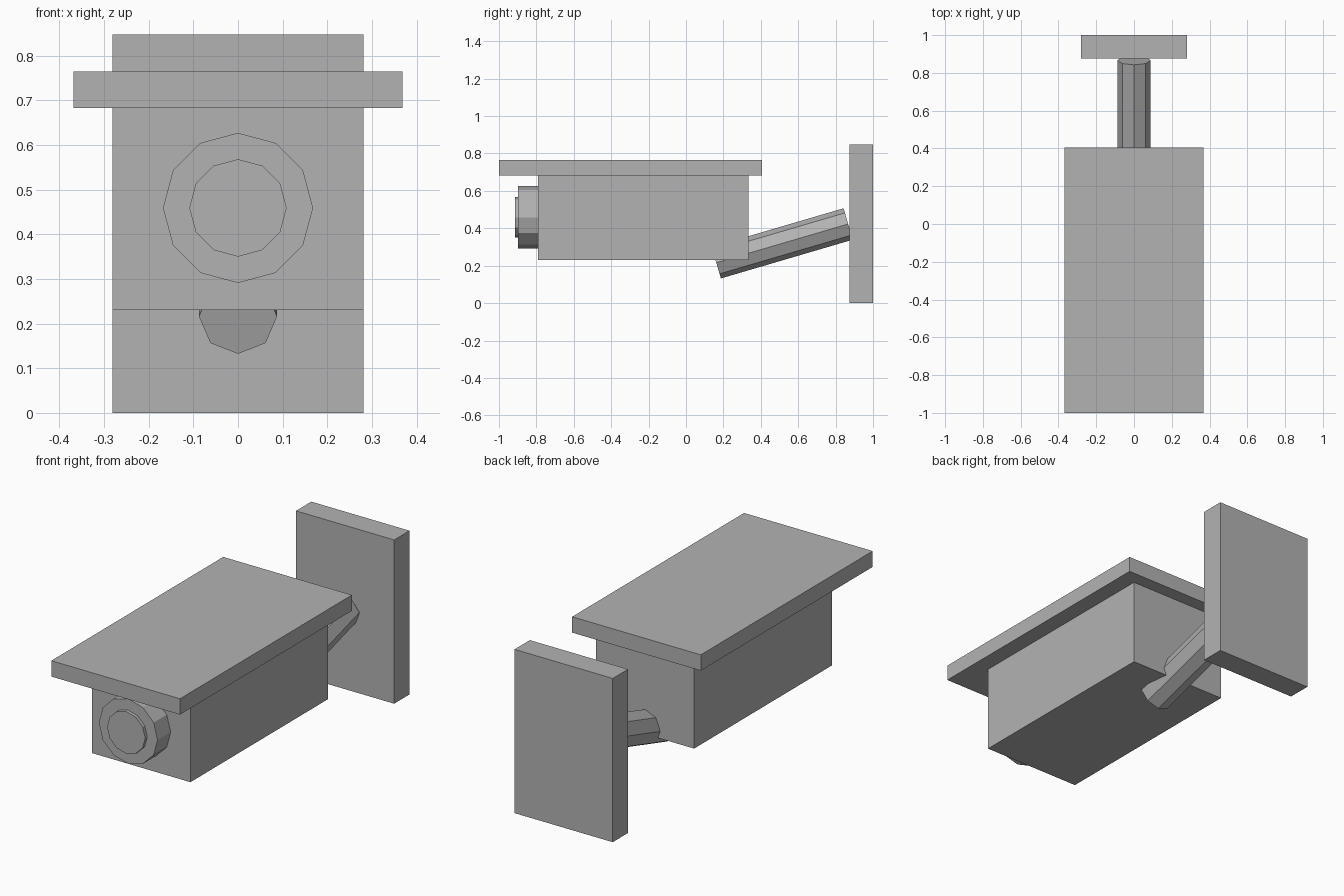
import bpy
from math import pi
from mathutils import Matrix, Vector

default_cube = bpy.data.objects.get("Cube")
if default_cube:
    bpy.data.objects.remove(default_cube, do_unlink=True)

GREY = (0.45, 0.45, 0.45, 1)
grey = bpy.data.materials.new("grey")
grey.use_nodes = True
grey.diffuse_color = GREY
grey.node_tree.nodes["Principled BSDF"].inputs["Base Color"].default_value = GREY


def finish(name):
    obj = bpy.context.object
    obj.name = name
    obj.data.name = name
    obj.data.materials.append(grey)
    return obj


def box(name, half_width, y0, y1, z0, z1):
    """Box centred on x = 0, spanning the given depth and height."""
    bpy.ops.mesh.primitive_cube_add(size=1)
    obj = finish(name)
    size = Matrix.Diagonal((2 * half_width, y1 - y0, z1 - z0, 1))
    obj.data.transform(size)
    obj.location = (0, (y0 + y1) / 2, (z0 + z1) / 2)


def rod(name, sides, radius, start, end):
    """Faceted rod between two points on the x = 0 plane."""
    start, end = Vector(start), Vector(end)
    axis = end - start
    bpy.ops.mesh.primitive_cylinder_add(
        vertices=sides, radius=radius, depth=axis.length)
    obj = finish(name)
    # Tip the rod about x so that a corner stays at the top
    obj.rotation_euler.x = -axis.yz.angle_signed(Vector((0, 1))) - pi / 2
    obj.rotation_euler.x = Vector((0, 0, 1)).rotation_difference(axis).to_euler().x
    obj.location = (start + end) / 2


# Housing with overhanging sun shield
box("camera_body", 0.281, -0.79, 0.335, 0.23, 0.684)
box("sun_shield", 0.368, -1.0, 0.405, 0.683, 0.765)

# Lens barrel and the glass standing slightly proud of it
rod("lens_barrel", 12, 0.168, (0, -0.75, 0.459), (0, -0.897, 0.459))
rod("lens_glass", 12, 0.109, (0, -0.85, 0.459), (0, -0.914, 0.459))

# Sloping arm and wall plate
rod("mount_arm", 8, 0.0875, (0, 0.162, 0.216), (0, 0.867, 0.423))
box("wall_plate", 0.281, 0.875, 1.0, 0.0, 0.847)
